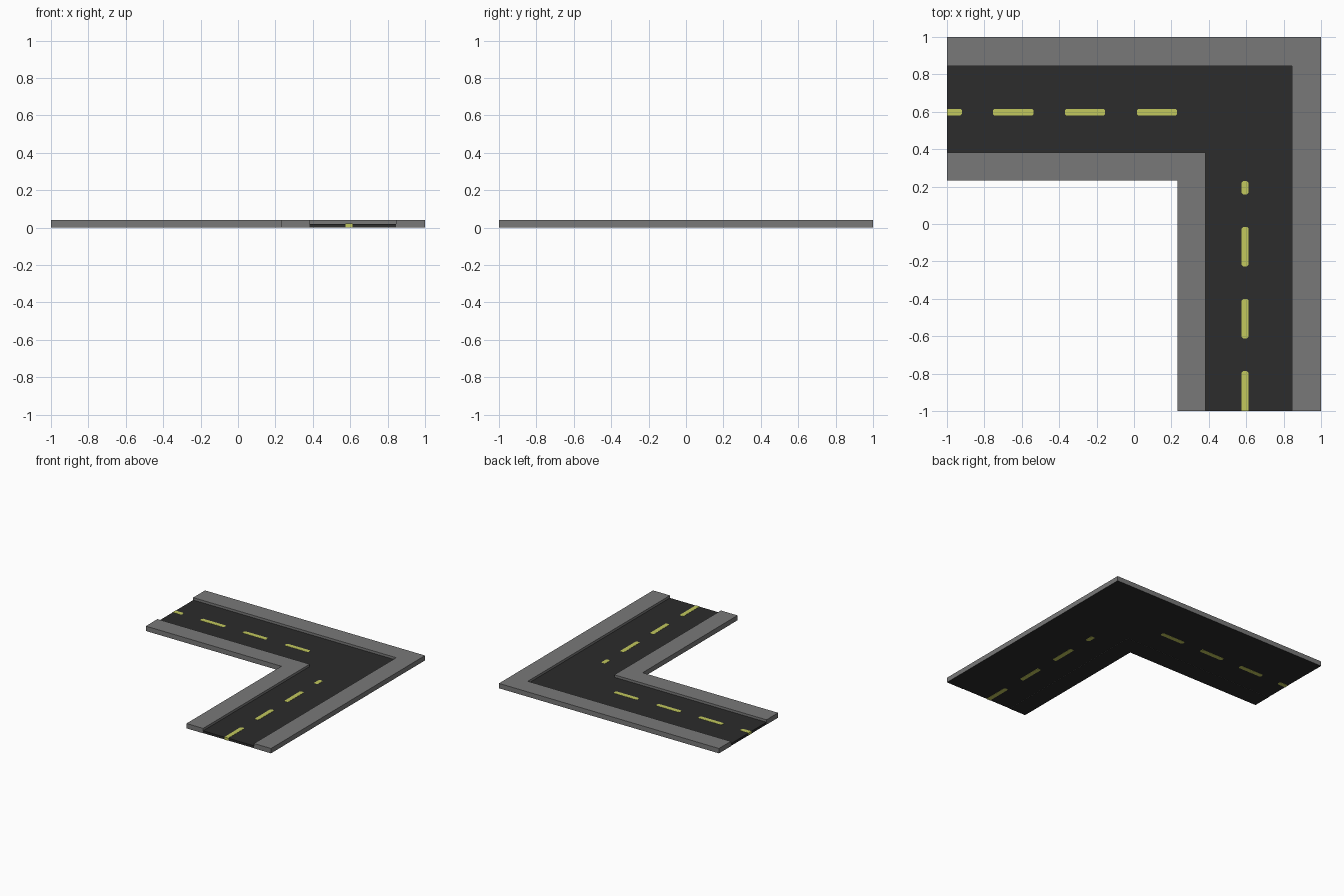
import bpy, bmesh

if "Cube" in bpy.data.objects:
    bpy.data.objects.remove(bpy.data.objects["Cube"])


def material(name, rgb):
    m = bpy.data.materials.new(name)
    m.diffuse_color = (*rgb, 1)
    m.use_nodes = True
    m.node_tree.nodes["Principled BSDF"].inputs["Base Color"].default_value = m.diffuse_color
    return m


GREY = material("pavement grey", (0.19, 0.19, 0.19))
DARK = material("asphalt", (0.025, 0.025, 0.025))
YELLOW = material("line yellow", (0.54, 0.58, 0.11))


def slab(name, outline, z0, z1, mats):
    """Extrude a flat outline; a second material goes on the underside."""
    bm = bmesh.new()
    face = bm.faces.new([bm.verts.new((x, y, z0)) for x, y in outline])
    out = bmesh.ops.extrude_face_region(bm, geom=[face])
    top = [v for v in out["geom"] if isinstance(v, bmesh.types.BMVert)]
    bmesh.ops.translate(bm, verts=top, vec=(0, 0, z1 - z0))
    bmesh.ops.recalc_face_normals(bm, faces=bm.faces)
    bm.normal_update()
    for f in bm.faces:
        if len(mats) > 1 and f.normal.z < -0.5:
            f.material_index = 1
    me = bpy.data.meshes.new(name)
    bm.to_mesh(me)
    bm.free()
    for m in mats:
        me.materials.append(m)
    ob = bpy.data.objects.new(name, me)
    bpy.context.collection.objects.link(ob)
    return ob


def corner(a, b, end=-1.0):
    """L-shaped band between offsets a (inside) and b (outside)."""
    return [(end, a), (a, a), (a, end), (b, end), (b, b), (end, b)]


def dash(s, e, centre, upright, w=0.018, c=0.008):
    """Dash outline with clipped corners, square where it meets the tile edge."""
    k = 0 if s <= -1 else c
    pts = [(s + k, -w), (e - c, -w), (e, c - w), (e, w - c), (e - c, w), (s + k, w)]
    if k:
        pts += [(s, w - c), (s, c - w)]
    return [(centre + v, u) if upright else (u, centre + v) for u, v in pts]


# Raised pavements on both sides, dark underneath
INNER, OUTER = 0.383, 0.846
slab("inner_pavement", corner(0.232, INNER), 0, 0.04, [GREY, DARK])
slab("outer_pavement", corner(OUTER, 1.0), 0, 0.04, [GREY, DARK])

# Road surface
slab("road", corner(INNER, OUTER, -0.999), 0.001, 0.02, [DARK])

# Lane dashes, showing through on the underside
west = [(-1, -0.92), (-0.755, -0.537), (-0.37, -0.155), (0.015, 0.23)]
south = [(-1, -0.786), (-0.612, -0.4), (-0.227, -0.015), (0.158, 0.23)]
for i, (s, e) in enumerate(west):
    slab(f"west_dash_{i + 1}", dash(s, e, 0.598, False), 0, 0.0215, [YELLOW])
for i, (s, e) in enumerate(south):
    slab(f"south_dash_{i + 1}", dash(s, e, 0.594, True), 0, 0.0215, [YELLOW])
